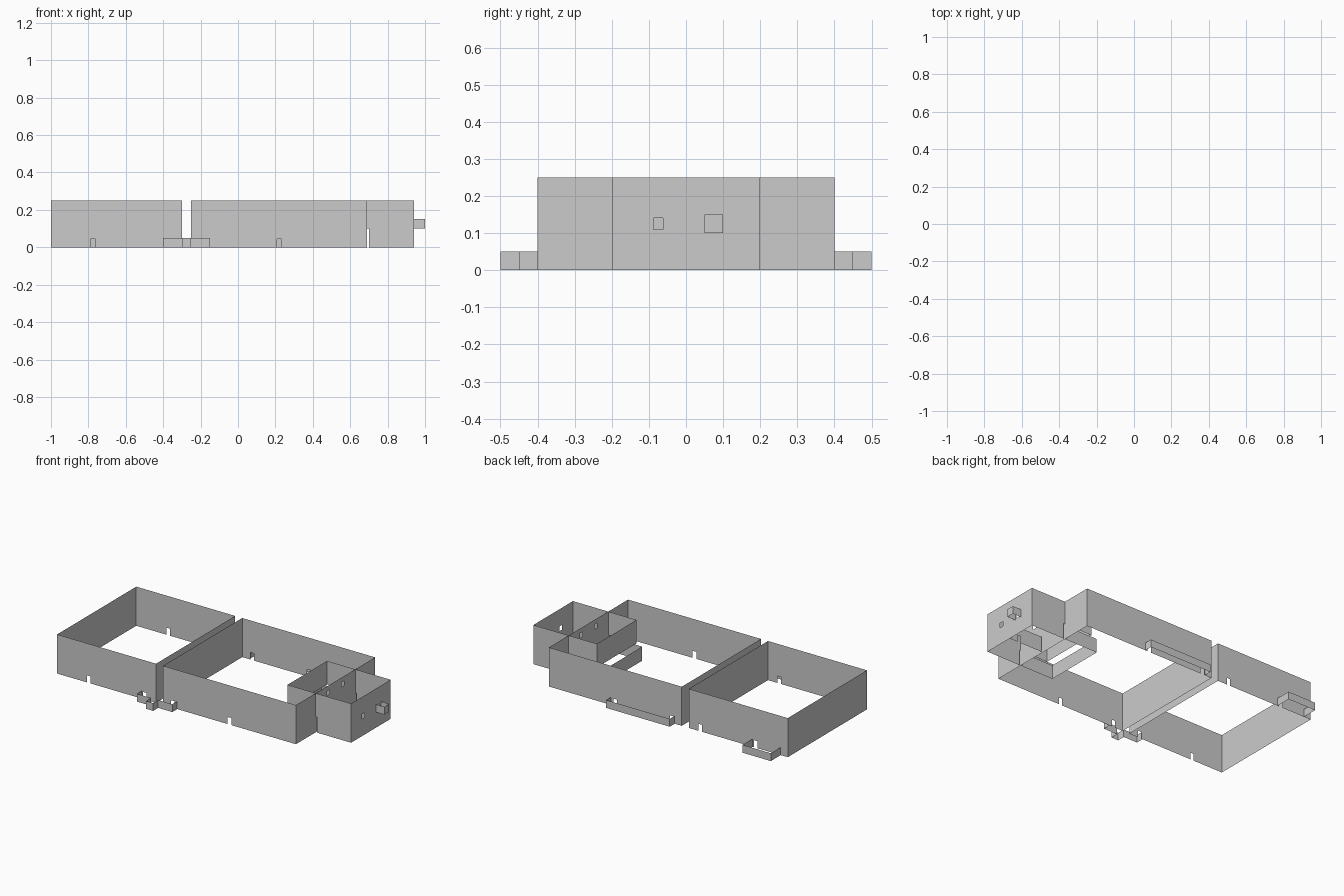
import bpy, bmesh
from mathutils import Vector

if "Cube" in bpy.data.objects:
    bpy.data.objects.remove(bpy.data.objects["Cube"])


def add_wall(bm, p, q, z0, z1, holes=()):
    """Thin upright sheet from p to q; holes are (start, end, bottom, top) along its length."""
    p, q = Vector(p), Vector(q)
    length = (q - p).length
    d = (q - p) / length

    def panel(a, b, lo, hi):
        if b - a > 1e-5 and hi - lo > 1e-5:
            s, e = p + d * a, p + d * b
            bm.faces.new([bm.verts.new((v.x, v.y, z))
                          for v, z in ((s, lo), (e, lo), (e, hi), (s, hi))])

    at = 0.0
    for a, b, lo, hi in sorted(holes):
        panel(at, a, z0, z1)
        panel(a, b, z0, lo)
        panel(a, b, hi, z1)
        at = b
    panel(at, length, z0, z1)


def walls(name, points, z0, z1, holes=None, closed=False):
    """Run of sheets through the points; holes maps a side number to its openings."""
    bm = bmesh.new()
    pts = list(points) + ([points[0]] if closed else [])
    for i, (p, q) in enumerate(zip(pts, pts[1:])):
        add_wall(bm, p, q, z0, z1, (holes or {}).get(i, ()))
    bmesh.ops.remove_doubles(bm, verts=bm.verts, dist=1e-5)
    mesh = bpy.data.meshes.new(name)
    bm.to_mesh(mesh)
    bm.free()
    obj = bpy.data.objects.new(name, mesh)
    bpy.context.collection.objects.link(obj)
    return obj


def rect(x0, x1, y0, y1):
    return [(x0, y0), (x1, y0), (x1, y1), (x0, y1)]


def opening(centre, lo=0.0, hi=0.045, w=0.025):
    return (centre - w / 2, centre + w / 2, lo, hi)


H = 0.25

# two large rooms with low openings on the front and back
for name, x0, x1, gaps in (("left_room", -1.0, -0.3, (-0.775, -0.38)),
                           ("right_room", -0.25, 0.69, (-0.18, 0.22))):
    holes = {0: [opening(g - x0) for g in gaps],
             2: [opening(x1 - g) for g in gaps]}
    if name == "right_room":
        holes[1] = [opening(0.4 + y, 0.19, 0.22) for y in (-0.075, 0.075)]
    walls(name, rect(x0, x1, -0.4, 0.4), 0, H, holes, closed=True)

# end annex: raised part reaching into the room, lower part outside it
walls("annex_upper", rect(0.49, 0.94, -0.2, 0.2), 0.1, H,
      {1: [opening(0.2 + y, 0.11, 0.14) for y in (-0.075, 0.075)]}, closed=True)
walls("annex_lower", [(0.70, -0.2), (0.94, -0.2), (0.94, 0.2), (0.70, 0.2)], 0, 0.1)
walls("annex_divider", [(0.70, 0), (0.94, 0)], 0, 0.1, {0: [opening(0.17)]})

# low enclosure under the annex
walls("low_enclosure", rect(0.45, 0.69, -0.2, 0.2), 0, 0.09, closed=True)

# low channels on the back
for name, x0, x1, y in (("back_left_channel", -0.95, -0.75, 0.5),
                        ("back_middle_channel", -0.2, 0.25, 0.45)):
    walls(name, [(x0, 0.4), (x0, y), (x1, y), (x1, 0.4)], 0, 0.05)

# stepped channel joining the rooms at the front
walls("front_channel", [(-0.4, -0.4), (-0.4, -0.45), (-0.3, -0.45), (-0.3, -0.5),
                        (-0.25, -0.5), (-0.25, -0.45), (-0.15, -0.45), (-0.15, -0.4)], 0, 0.05)

# outlet on the annex end
walls("outlet", [(0.94, 0.05), (1.0, 0.05), (1.0, 0.1), (0.94, 0.1)], 0.1, 0.15)
